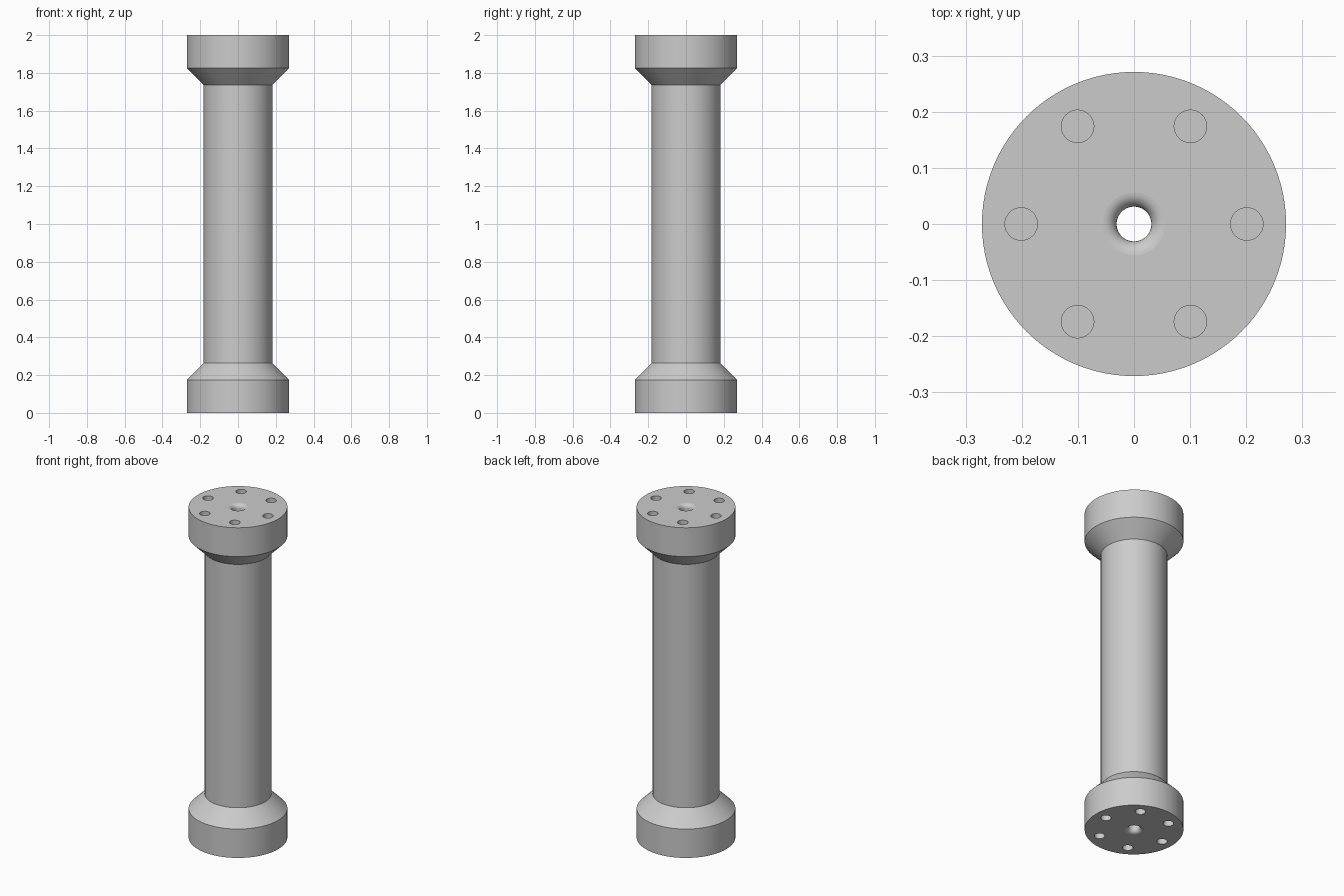
import bpy
import bmesh
from math import sin, cos, pi, radians

cube = bpy.data.objects.get("Cube")
if cube:
    bpy.data.objects.remove(cube, do_unlink=True)

HEIGHT = 2.0
FLANGE_R, SHAFT_R, BORE_R = 0.271, 0.183, 0.031
FLANGE_Z, SHAFT_Z = 0.175, 0.263
FILLET = 0.025
BOLT_CIRCLE, BOLT_R, BOLT_DEPTH = 0.201, 0.029, 0.1
SEGMENTS = 96

# Plain grey metal
grey = bpy.data.materials.new("grey metal")
grey.use_nodes = True
colour = (0.6, 0.6, 0.6, 1.0)
grey.diffuse_color = colour
grey.node_tree.nodes["Principled BSDF"].inputs["Base Color"].default_value = colour


def new_object(name, bm):
    bmesh.ops.recalc_face_normals(bm, faces=bm.faces)
    mesh = bpy.data.meshes.new(name)
    bm.to_mesh(mesh)
    bm.free()
    obj = bpy.data.objects.new(name, mesh)
    bpy.context.collection.objects.link(obj)
    return obj


# Flanged column: lower half profile from rounded bore mouth to shaft, mirrored upwards
steps = 8
lower = []
for i in range(steps + 1):
    a = i / steps * pi / 2
    lower.append((BORE_R + FILLET * (1 - cos(a)), FILLET * (1 - sin(a))))
lower += [(FLANGE_R, 0), (FLANGE_R, FLANGE_Z), (SHAFT_R, SHAFT_Z)]
profile = lower + [(r, HEIGHT - z) for r, z in reversed(lower)]

bm = bmesh.new()
verts = [bm.verts.new((r, 0, z)) for r, z in profile]
edges = [bm.edges.new((verts[i - 1], verts[i])) for i in range(len(verts))]
bmesh.ops.spin(bm, geom=verts + edges, cent=(0, 0, 0), axis=(0, 0, 1),
               angle=2 * pi, steps=SEGMENTS, use_merge=True)
bmesh.ops.remove_doubles(bm, verts=bm.verts, dist=1e-5)
column = new_object("flanged_column", bm)
column.data.materials.append(grey)

# Blind bolt holes, six in each end face
bm = bmesh.new()
for end in (0, HEIGHT):
    for i in range(6):
        a = i * pi / 3
        hole = bmesh.ops.create_cone(bm, cap_ends=True, segments=32, radius1=BOLT_R,
                                     radius2=BOLT_R, depth=2 * BOLT_DEPTH)
        bmesh.ops.translate(bm, verts=hole["verts"],
                            vec=(BOLT_CIRCLE * cos(a), BOLT_CIRCLE * sin(a), end))
cutter = new_object("bolt_hole_cutter", bm)
cutter.data.materials.append(grey)
cutter.hide_render = True

cut = column.modifiers.new("bolt holes", "BOOLEAN")
cut.operation = "DIFFERENCE"
cut.solver = "EXACT"
cut.object = cutter

bpy.ops.object.select_all(action="DESELECT")
column.select_set(True)
bpy.context.view_layer.objects.active = column
bpy.ops.object.modifier_apply(modifier=cut.name)
bpy.data.objects.remove(cutter, do_unlink=True)

# Smooth round walls, flat end faces and hole floors
bpy.ops.object.shade_smooth_by_angle(angle=radians(30))
for face in column.data.polygons:
    if abs(face.normal.z) > 0.999:
        face.use_smooth = False
